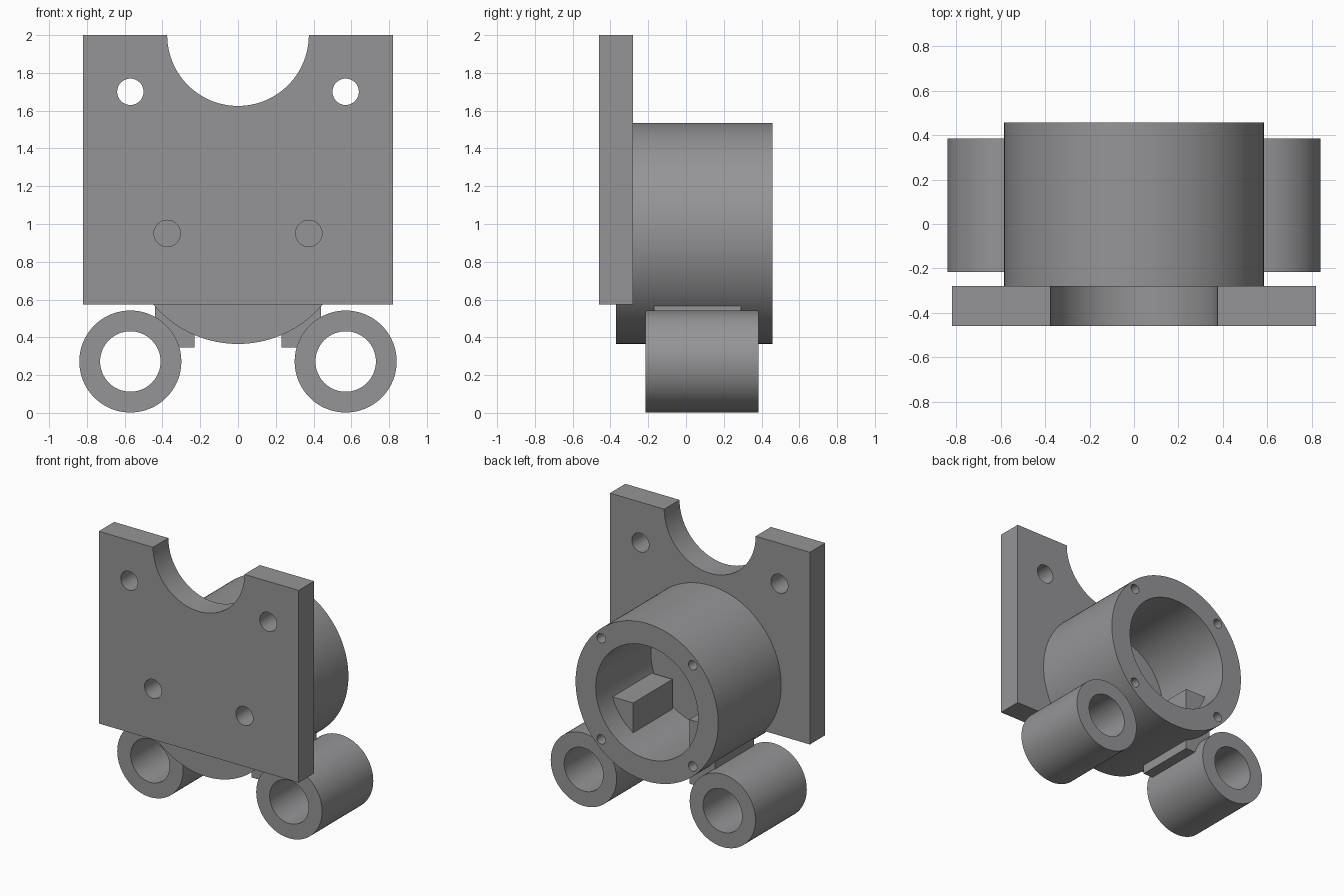
import bpy
import math

if "Cube" in bpy.data.objects:
    bpy.data.objects.remove(bpy.data.objects["Cube"])

grey = bpy.data.materials.new("mid grey")
grey.diffuse_color = (0.30, 0.30, 0.31, 1)
grey.use_nodes = True
grey.node_tree.nodes["Principled BSDF"].inputs["Base Color"].default_value = grey.diffuse_color


def cylinder(name, x, z, r, y0, y1, n=96):
    """Cylinder lying along y."""
    bpy.ops.mesh.primitive_cylinder_add(
        vertices=n, radius=r, depth=y1 - y0,
        location=(x, (y0 + y1) / 2, z), rotation=(math.pi / 2, 0, 0))
    ob = bpy.context.object
    ob.name = name
    return ob


def box(name, x0, x1, y0, y1, z0, z1):
    bpy.ops.mesh.primitive_cube_add(
        size=1, location=((x0 + x1) / 2, (y0 + y1) / 2, (z0 + z1) / 2))
    ob = bpy.context.object
    ob.name = name
    ob.scale = (x1 - x0, y1 - y0, z1 - z0)
    return ob


def cut(ob, cutters):
    """Subtract each cutter, then remove it."""
    for c in cutters:
        bpy.context.view_layer.objects.active = ob
        m = ob.modifiers.new("cut", 'BOOLEAN')
        m.operation = 'DIFFERENCE'
        m.solver = 'EXACT'
        m.object = c
        bpy.ops.object.modifier_apply(modifier=m.name)
        bpy.data.objects.remove(c, do_unlink=True)


def finish(ob):
    ob.data.materials.clear()
    ob.data.materials.append(grey)
    bpy.ops.object.select_all(action='DESELECT')
    ob.select_set(True)
    bpy.context.view_layer.objects.active = ob
    bpy.ops.object.transform_apply(location=False, rotation=True, scale=True)
    bpy.ops.object.shade_smooth_by_angle(angle=math.radians(30))


SIDES = (-1, 1)
MID_Z = 0.95          # housing axis height
TUBE_X, TUBE_Z = 0.57, 0.272


def lower_holes():
    return [cylinder("cutter", s * 0.375, MID_Z, 0.07, -0.6, -0.28, 32) for s in SIDES]


# Mounting plate with round notch, two through holes and two blind holes
plate = box("mounting_plate", -0.82, 0.82, -0.46, -0.28, 0.575, 2.0)
cut(plate, [cylinder("cutter", 0, 2.0, 0.375, -0.6, -0.1)]
    + [cylinder("cutter", s * TUBE_X, 1.70, 0.07, -0.6, -0.1, 32) for s in SIDES]
    + lower_holes())
finish(plate)

# Round housing: cup open at the back, with four screw holes in the rim
housing = cylinder("housing", 0, MID_Z, 0.585, -0.37, 0.458, 128)
cut(housing, [cylinder("cutter", 0, MID_Z, 0.42, -0.19, 0.6)]
    + [cylinder("cutter", sx * 0.375, MID_Z + sz * 0.375, 0.035, 0.2, 0.6, 24)
       for sx in SIDES for sz in SIDES]
    + lower_holes())
finish(housing)

for s, side in zip(SIDES, ("left", "right")):
    # Rod sleeve
    tube = cylinder(side + "_sleeve", s * TUBE_X, TUBE_Z, 0.27, -0.215, 0.385)
    cut(tube, [cylinder("cutter", s * TUBE_X, TUBE_Z, 0.16, -0.5, 0.6, 64)])
    finish(tube)
    # Block joining the sleeve to the housing, rising into the bore
    x0, x1 = sorted((s * 0.23, s * 0.44))
    block = box(side + "_joining_block", x0, x1, -0.17, 0.29, 0.345, 0.82)
    cut(block, [cylinder("cutter", s * TUBE_X, TUBE_Z, 0.16, -0.5, 0.6, 64)])
    finish(block)
